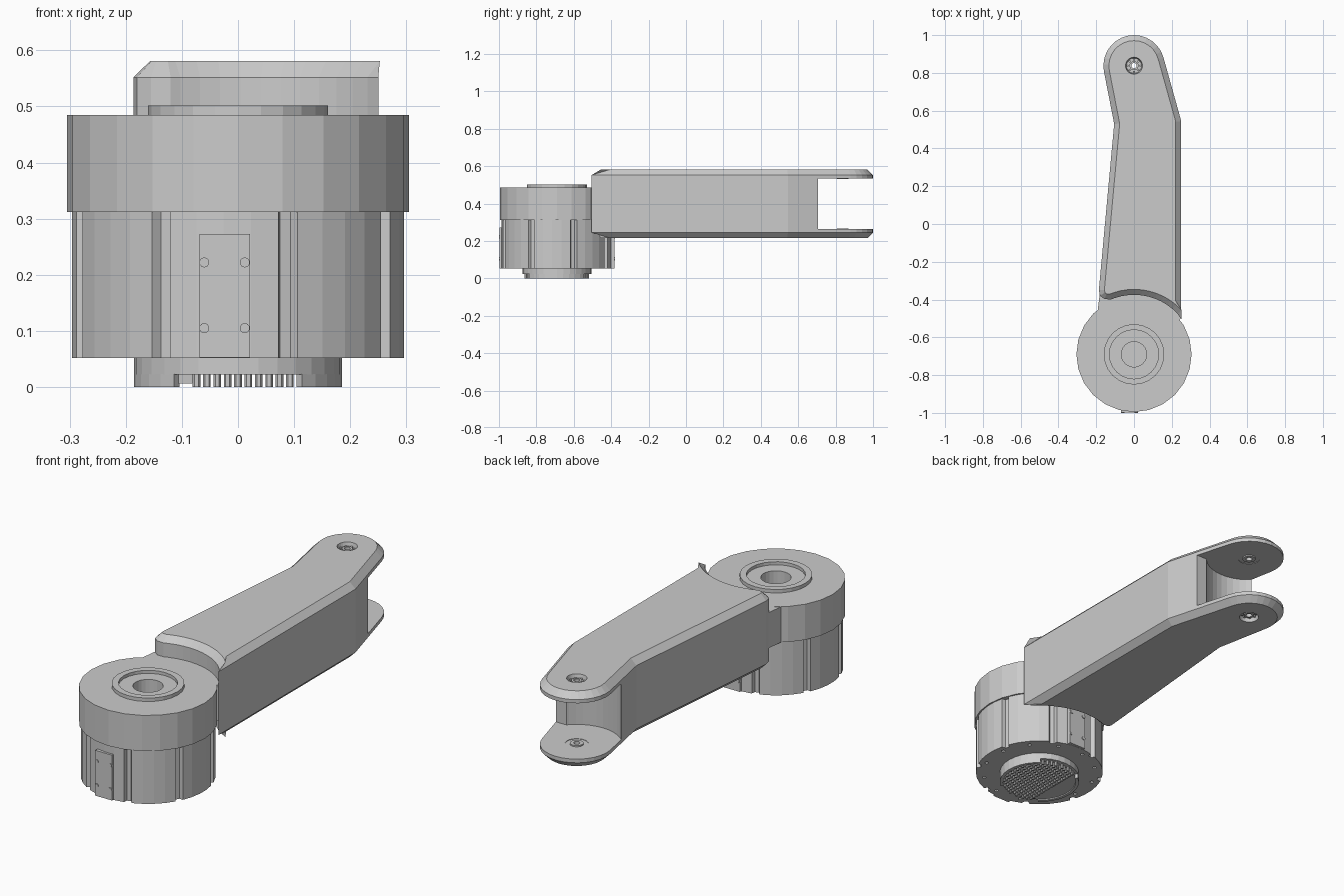
import bpy, bmesh
from math import sin, cos, radians, pi, hypot
from mathutils import Matrix

if "Cube" in bpy.data.objects:
    bpy.data.objects.remove(bpy.data.objects["Cube"])

BASE = (0.0, -0.69)     # turret axis
PIN = (0.0, 0.838)      # fork pin axis


def finish(name, bm):
    bmesh.ops.recalc_face_normals(bm, faces=bm.faces)
    me = bpy.data.meshes.new(name)
    bm.to_mesh(me)
    bm.free()
    ob = bpy.data.objects.new(name, me)
    bpy.context.collection.objects.link(ob)
    return ob


def add_prism(bm, pts, z0, z1):
    lo = [bm.verts.new((x, y, z0)) for x, y in pts]
    hi = [bm.verts.new((x, y, z1)) for x, y in pts]
    n = len(pts)
    caps = [bm.faces.new(lo[::-1]), bm.faces.new(hi)]
    for i in range(n):
        j = (i + 1) % n
        bm.faces.new((lo[i], lo[j], hi[j], hi[i]))
    return caps


def prism(name, pts, z0, z1):
    bm = bmesh.new()
    add_prism(bm, pts, z0, z1)
    return finish(name, bm)


def arc(c, r, a0, a1, n):
    return [(c[0] + r * cos(radians(a0 + (a1 - a0) * i / n)),
             c[1] + r * sin(radians(a0 + (a1 - a0) * i / n))) for i in range(n + 1)]


def circle(c, r, n):
    return arc(c, r, 0, 360, n)[:-1]


def lathe(name, profile, c, n=24):
    bm = bmesh.new()
    vs = [bm.verts.new((c[0] + r, c[1], z)) for r, z in profile]
    es = [bm.edges.new(p) for p in zip(vs, vs[1:])]
    bmesh.ops.spin(bm, geom=vs + es, cent=(*c, 0), axis=(0, 0, 1), angle=2 * pi, steps=n)
    bmesh.ops.remove_doubles(bm, verts=bm.verts, dist=1e-4)
    return finish(name, bm)


def cut(ob, *cutters):
    for c in cutters:
        c.hide_render = True
        m = ob.modifiers.new("cut", 'BOOLEAN')
        m.operation, m.solver, m.object = 'DIFFERENCE', 'EXACT', c
        bpy.context.view_layer.objects.active = ob
        bpy.ops.object.modifier_apply(modifier=m.name)
        bpy.data.objects.remove(c)


# Turret head with raised ring and central bore
lathe("turret_head", [(0, .40), (.067, .40), (.067, .487), (.13, .487), (.13, .502), (.16, .502),
                      (.16, .485), (.305, .485), (.305, .312), (0, .312)], BASE)

# Neck joining the head to the arm
prism("neck", [(-.2, -.52), (.2, -.55), (.248, -.5), (.22, -.36), (-.18, -.36)], .312, .4845)

# Lower body with narrow vertical grooves, and small holes underneath
ring = []
for k in range(8):
    a = -95 + 45 * k
    ring += arc(BASE, .297, a - 19, a + 19, 4)
    ring += arc(BASE, .279, a + 20.5, a + 24.5, 1)
body = prism("lower_body", ring, .052, .313)
bm = bmesh.new()
for k in range(12):
    a = radians(10 + 30 * k)
    add_prism(bm, circle((BASE[0] + .262 * cos(a), BASE[1] + .262 * sin(a)), .009, 8), .04, .07)
cut(body, finish("hole_cutter", bm))

# Screwed cover panels front and back
for name, s in (("front_panel", -1), ("back_panel", 1)):
    bm = bmesh.new()
    xc = .024 * s
    y0, y1 = sorted((BASE[1] + s * .27, BASE[1] + s * .307))
    add_prism(bm, [(xc - .045, y0), (xc + .045, y0), (xc + .045, y1), (xc - .045, y1)], .053, .273)
    for dx in (-.036, .036):
        for z in (.105, .222):
            bmesh.ops.create_cone(bm, cap_ends=True, segments=10, radius1=.009, radius2=.009, depth=.008,
                                  matrix=Matrix.Translation((xc + dx, BASE[1] + s * .307, z))
                                  @ Matrix.Rotation(pi / 2, 4, 'X'))
    finish(name, bm)

# Foot: disc, split rim, flat segment and a field of pins
lathe("foot_disc", [(0, .022), (.185, .022), (.185, .053), (0, .053)], BASE, 32)
bm = bmesh.new()
for a0, a1 in ((-52, 52), (128, 232)):
    add_prism(bm, arc(BASE, .185, a0, a1, 10) + arc(BASE, .17, a1, a0, 10), 0, .023)
finish("foot_rim", bm)
prism("foot_segment", arc(BASE, .172, 118, 242, 12), .006, .023)
bm = bmesh.new()
for i in range(-4, 10):
    for j in range(-9, 10):
        x, y = i * .0185, (j + .5 * (i % 2)) * .0185
        if hypot(x, y) < .172:
            add_prism(bm, circle((x + BASE[0], y + BASE[1]), .0068, 6), 0, .023)
finish("foot_pins", bm)

# Arm: bent outline, concave front, chamfered top and bottom
outline = ([(.25, -.505), (.25, .545)] + arc(PIN, .162, 15, 190, 14)
           + [(-.105, .53), (-.186, -.35), (-.18, -.38), (-.155, -.398), (-.12, -.399)]
           + arc(BASE, .315, 109, 43, 10))
bm = bmesh.new()
caps = add_prism(bm, outline, .245, .552)
bmesh.ops.recalc_face_normals(bm, faces=bm.faces)
bmesh.ops.inset_region(bm, faces=caps, thickness=.029, use_even_offset=True)
for f, dz in zip(caps, (-.029, .029)):
    bmesh.ops.translate(bm, verts=f.verts, vec=(0, 0, dz))
arm = finish("arm", bm)

# Fork slot with rounded root, and pin holes
cut(arm,
    prism("slot_cutter", [(-.4, .705), (.4, .705), (.4, 1.2), (-.4, 1.2)], .263, .534),
    prism("slot_root_cutter", circle(PIN, .2, 40), .263, .534),
    prism("pin_hole_cutter", circle(PIN, .052, 24), .1, .7))

# Pin hubs in each fork plate: collar, hub and ring of bolt heads
for name, z0, z1, s in (("top_hub", .534, .581, 1), ("bottom_hub", .263, .216, -1)):
    lathe(name, [(.014, z0 - s * .004), (.03, z0 - s * .004), (.03, z0 + s * .002), (.053, z0 + s * .002),
                 (.053, z1), (.045, z1), (.04, z1 - s * .022), (.024, z1 - s * .022), (.024, z1 - s * .010),
                 (.014, z1 - s * .010), (.014, z0 - s * .004)], PIN)
    bm = bmesh.new()
    for k in range(8):
        a = k * pi / 4
        za, zb = sorted((z1 - s * .026, z1 - s * .014))
        add_prism(bm, circle((PIN[0] + .033 * cos(a), PIN[1] + .033 * sin(a)), .006, 8), za, zb)
    finish(name + "_bolts", bm)
